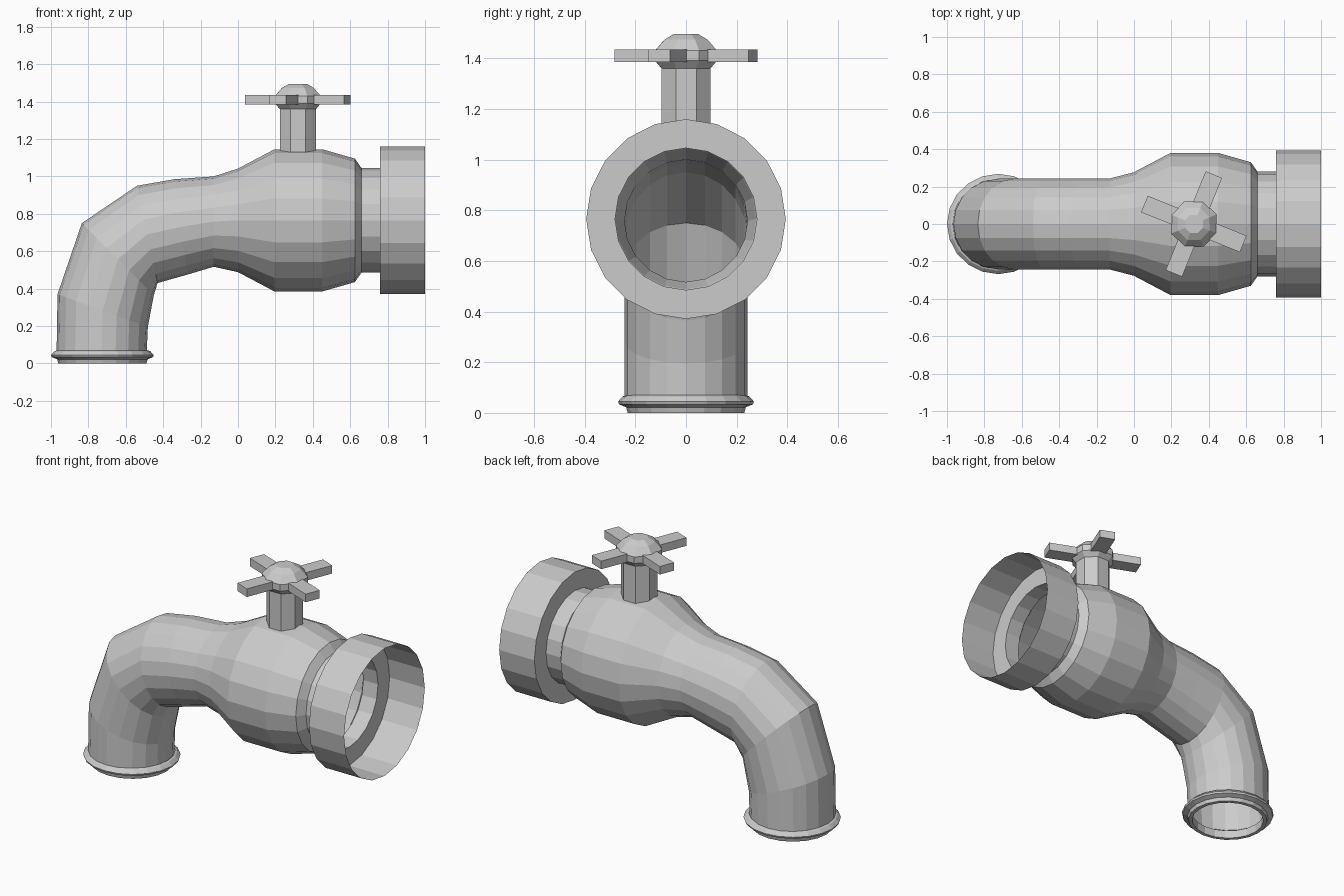
import bpy
import bmesh
from math import sin, cos, pi, radians
from mathutils import Vector, Matrix

if "Cube" in bpy.data.objects:
    bpy.data.objects.remove(bpy.data.objects["Cube"])

SIDES = 20


def finish(bm, name):
    bmesh.ops.recalc_face_normals(bm, faces=bm.faces)
    mesh = bpy.data.meshes.new(name)
    bm.to_mesh(mesh)
    bm.free()
    obj = bpy.data.objects.new(name, mesh)
    bpy.context.collection.objects.link(obj)
    return obj


def loft(name, rings, cap_start=False, cap_end=False):
    """Skin a list of vertex-position rings that all have the same count."""
    bm = bmesh.new()
    loops = [[bm.verts.new(p) for p in ring] for ring in rings]
    for a, b in zip(loops, loops[1:]):
        for i in range(len(a)):
            j = (i + 1) % len(a)
            bm.faces.new((a[i], a[j], b[j], b[i]))
    if cap_start:
        bm.faces.new(loops[0])
    if cap_end:
        bm.faces.new(loops[-1])
    return finish(bm, name)


def section(top, bottom, ry):
    """Elliptical pipe section between an outer and an inner point in the xz plane."""
    t = Vector((top[0], 0, top[1]))
    b = Vector((bottom[0], 0, bottom[1]))
    c, h = (t + b) / 2, (t - b) / 2
    return [c + h * cos(2 * pi * i / SIDES) + Vector((0, ry * sin(2 * pi * i / SIDES), 0))
            for i in range(SIDES)]


def turned(profile, cx, sides, turn=0.0, x_scale=1.0):
    """Rings around a vertical axis from (radius, z) pairs."""
    return [[Vector((cx + x_scale * r * cos(2 * pi * i / sides + turn),
                     r * sin(2 * pi * i / sides + turn), z)) for i in range(sides)]
            for r, z in profile]


# Pipe body: open flange, neck, bulging valve chamber and curved spout
axis_z = 0.765
straight = [(1.0, 0.394), (0.76, 0.394), (0.76, 0.28), (0.66, 0.28),
            (0.625, 0.33), (0.45, 0.38), (0.195, 0.38), (0.0, 0.277)]
body = [section((x, axis_z + r), (x, axis_z - r), r) for x, r in straight]
bend = [((-0.13, 1.0), (-0.13, 0.517), 0.243),
        ((-0.34, 0.985), (-0.27, 0.475), 0.242),
        ((-0.54, 0.95), (-0.43, 0.43), 0.242),
        ((-0.835, 0.75), (-0.45, 0.365), 0.242),
        ((-0.965, 0.37), (-0.482, 0.195), 0.242),
        ((-0.97, 0.06), (-0.488, 0.06), 0.242)]
body += [section(*s) for s in bend]
loft("pipe_body", body)

# Rolled lip at the spout mouth
lip = [(0.238, 0.07), (0.25, 0.065), (0.268, 0.045), (0.264, 0.034),
       (0.236, 0.022), (0.23, 0.0), (0.208, 0.0), (0.208, 0.05)]
loft("spout_lip", turned(lip, -0.725, SIDES, 0, 1.025))

# Valve stem and domed handle hub
turn = radians(-22)
stem_x = 0.32
loft("valve_stem", turned([(0.104, 1.1), (0.104, 1.36)], stem_x, 8, turn), True, True)
hub = [(0.1, 1.355), (0.132, 1.39), (0.132, 1.43), (0.092, 1.473), (0.052, 1.495)]
loft("handle_hub", turned(hub, stem_x, 8, turn), True, True)

# Four handle arms
for k in range(4):
    bm = bmesh.new()
    bmesh.ops.create_cube(bm, size=1)
    bm.transform(Matrix.Translation((stem_x, 0, 1.41))
                 @ Matrix.Rotation(turn + k * pi / 2, 4, 'Z')
                 @ Matrix.Translation((0.19, 0, 0))
                 @ Matrix.Diagonal((0.19, 0.095, 0.05, 1)))
    finish(bm, f"handle_arm_{k + 1}")
